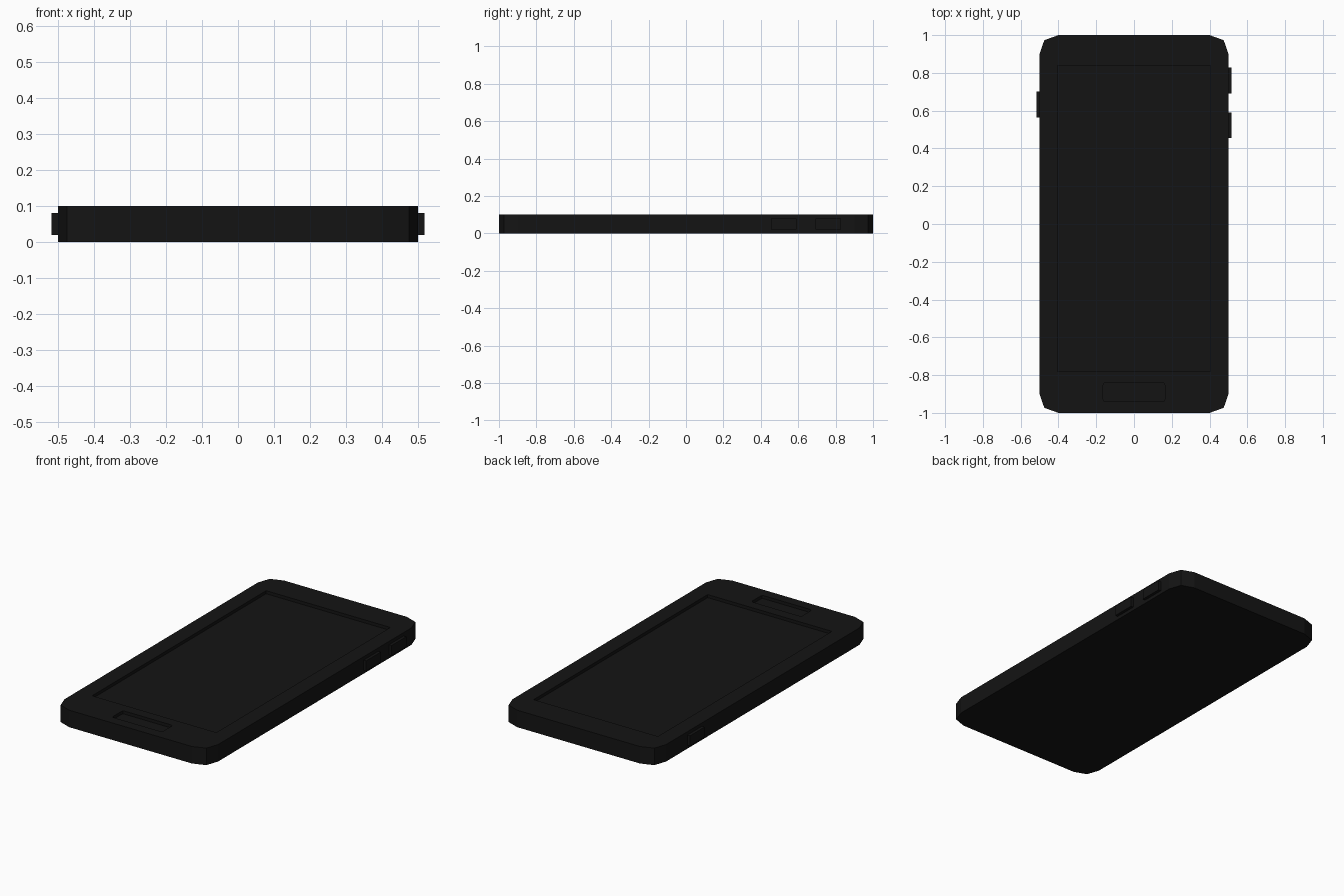
import bpy, bmesh

if "Cube" in bpy.data.objects:
    bpy.data.objects.remove(bpy.data.objects["Cube"])

black = bpy.data.materials.new("black_plastic")
black.diffuse_color = (0.007, 0.007, 0.007, 1)
black.use_nodes = True
black.node_tree.nodes["Principled BSDF"].inputs["Base Color"].default_value = black.diffuse_color


def prism(name, outline, z0, z1):
    """Extrude a closed xy outline from z0 to z1."""
    bm = bmesh.new()
    face = bm.faces.new([bm.verts.new((x, y, z0)) for x, y in outline])
    ext = bmesh.ops.extrude_face_region(bm, geom=[face])
    for v in ext["geom"]:
        if isinstance(v, bmesh.types.BMVert):
            v.co.z = z1
    bmesh.ops.recalc_face_normals(bm, faces=bm.faces[:])
    mesh = bpy.data.meshes.new(name)
    bm.to_mesh(mesh)
    bm.free()
    mesh.materials.append(black)
    obj = bpy.data.objects.new(name, mesh)
    bpy.context.collection.objects.link(obj)
    return obj


def rounded(x, y, corner, cy=0.0):
    """Outline of a mirrored rectangle; corner lists (dx, dy) insets."""
    pts = []
    for sx, sy in ((1, 1), (-1, 1), (-1, -1), (1, -1)):
        quarter = [(sx * (x - dx), cy + sy * (y - dy)) for dx, dy in corner]
        pts += quarter if sx * sy > 0 else quarter[::-1]
    return pts


# Body slab with two-step corners
body = prism("phone_body", rounded(0.5, 1.0, [(0, 0.1), (0.025, 0.027), (0.1, 0)]), 0, 0.1)

# Shallow recesses for the screen and the home button
recesses = [
    ("screen_cutter", rounded(0.405, 0.81, [(0, 0)], 0.03)),
    ("home_cutter", rounded(0.163, 0.05, [(0, 0.012), (0.003, 0.003), (0.012, 0)], -0.89)),
]
for name, outline in recesses:
    cutter = prism(name, outline, 0.082, 0.15)
    cutter.hide_render = True
    cutter.hide_set(True)
    mod = body.modifiers.new(name, 'BOOLEAN')
    mod.operation = 'DIFFERENCE'
    mod.solver = 'EXACT'
    mod.object = cutter

# Side buttons: two on the right, one on the left
for name, side, cy in (("upper_right_button", 1, 0.76),
                       ("lower_right_button", 1, 0.523),
                       ("left_button", -1, 0.633)):
    xa, xb = sorted((side * 0.48, side * 0.517))
    h = 0.068
    prism(name, [(xa, cy - h), (xb, cy - h), (xb, cy + h), (xa, cy + h)], 0.02, 0.08)
